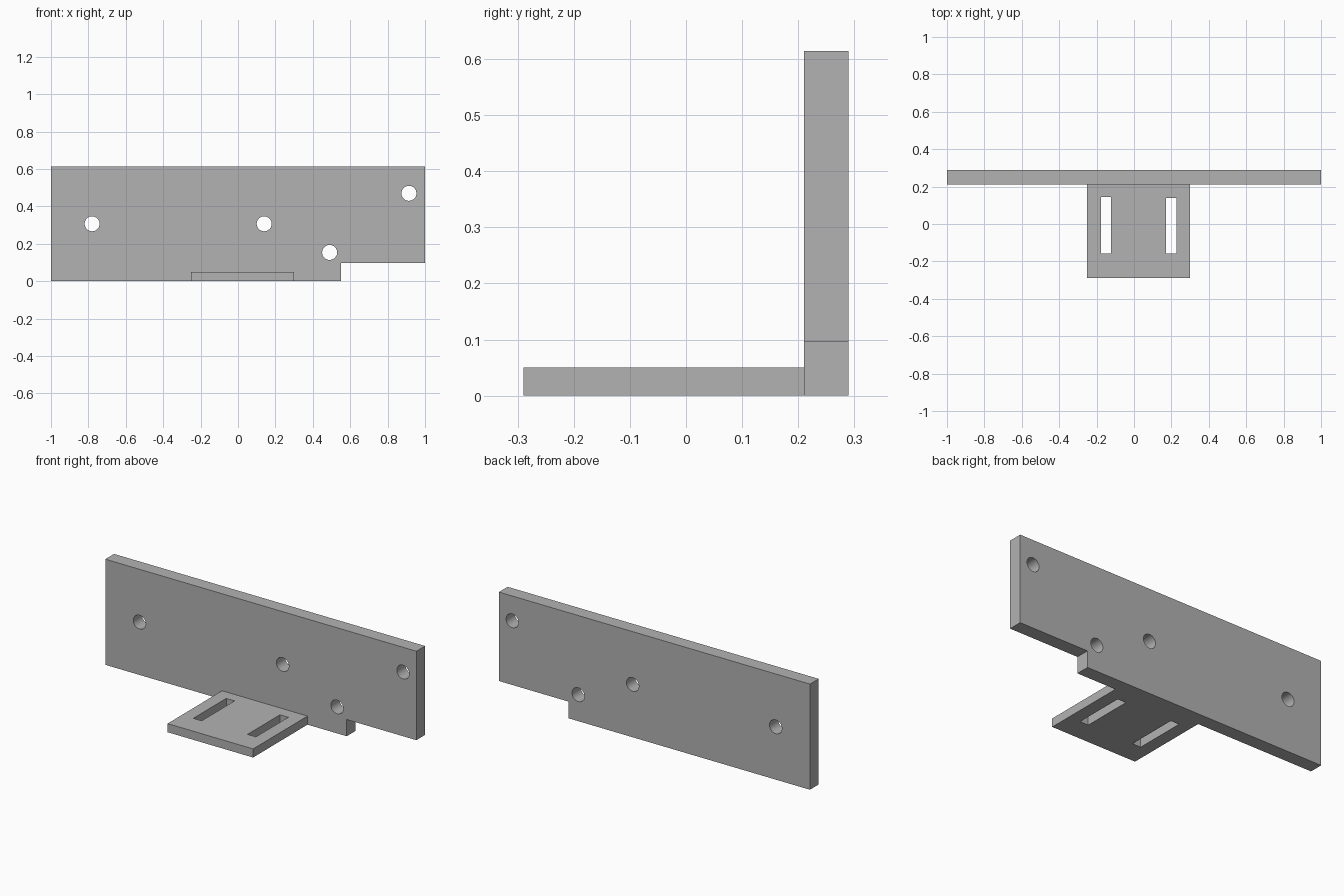
import bpy
import bmesh

cube = bpy.data.objects.get("Cube")
if cube:
    bpy.data.objects.remove(cube, do_unlink=True)

# Single grey finish
grey = bpy.data.materials.new("plain_grey")
grey.use_nodes = True
color = (0.448, 0.448, 0.448, 1)
grey.diffuse_color = color
grey.node_tree.nodes["Principled BSDF"].inputs["Base Color"].default_value = color


def add_prism(name, outline, axis, start, end):
    """Extrude a flat outline along y (points are x, z) or z (points are x, y)."""
    bm = bmesh.new()
    place = (lambda a, b: (a, start, b)) if axis == "y" else (lambda a, b: (a, b, start))
    face = bm.faces.new([bm.verts.new(place(a, b)) for a, b in outline])
    moved = bmesh.ops.extrude_face_region(bm, geom=[face])["geom"]
    depth = end - start
    offset = (0, depth, 0) if axis == "y" else (0, 0, depth)
    bmesh.ops.translate(bm, vec=offset,
                        verts=[v for v in moved if isinstance(v, bmesh.types.BMVert)])
    bmesh.ops.recalc_face_normals(bm, faces=bm.faces)
    mesh = bpy.data.meshes.new(name)
    bm.to_mesh(mesh)
    bm.free()
    mesh.materials.append(grey)
    obj = bpy.data.objects.new(name, mesh)
    bpy.context.collection.objects.link(obj)
    return obj


def rectangle(left, right, low, high):
    return [(left, low), (right, low), (right, high), (left, high)]


def cut(target, cutter):
    """Subtract the cutter, apply the result and discard the cutter."""
    bpy.context.view_layer.objects.active = target
    mod = target.modifiers.new("cut", "BOOLEAN")
    mod.operation = "DIFFERENCE"
    mod.solver = "EXACT"
    mod.object = cutter
    bpy.ops.object.modifier_apply(modifier=mod.name)
    bpy.data.objects.remove(cutter, do_unlink=True)


# Upright plate with a stepped lower corner
FRONT, BACK, HEIGHT = 0.21, 0.29, 0.614
back_plate = add_prism(
    "back_plate",
    [(-1, 0), (0.552, 0), (0.552, 0.097), (1, 0.097), (1, HEIGHT), (-1, HEIGHT)],
    "y", FRONT, BACK)

# Round bolt holes through the upright plate
for x, z in [(-0.78, 0.307), (0.14, 0.307), (0.49, 0.154), (0.914, 0.47)]:
    bpy.ops.mesh.primitive_cylinder_add(
        vertices=40, radius=0.04, depth=0.3,
        location=(x, (FRONT + BACK) / 2, z), rotation=(1.570796, 0, 0))
    drill = bpy.context.object
    drill.data.materials.append(grey)
    cut(back_plate, drill)

# Horizontal mounting tab with two adjustment slots
mounting_tab = add_prism("mounting_tab", rectangle(-0.25, 0.3, -0.29, FRONT), "z", 0, 0.05)
for x, far_end in [(-0.15, 0.145), (0.199, 0.14)]:
    slot = add_prism("slot_cutter", rectangle(x - 0.027, x + 0.027, -0.158, far_end),
                     "z", -0.1, 0.2)
    cut(mounting_tab, slot)

# Smooth hole walls, crisp plate edges
bpy.ops.object.select_all(action="DESELECT")
back_plate.select_set(True)
bpy.context.view_layer.objects.active = back_plate
bpy.ops.object.shade_smooth_by_angle(angle=0.5)
